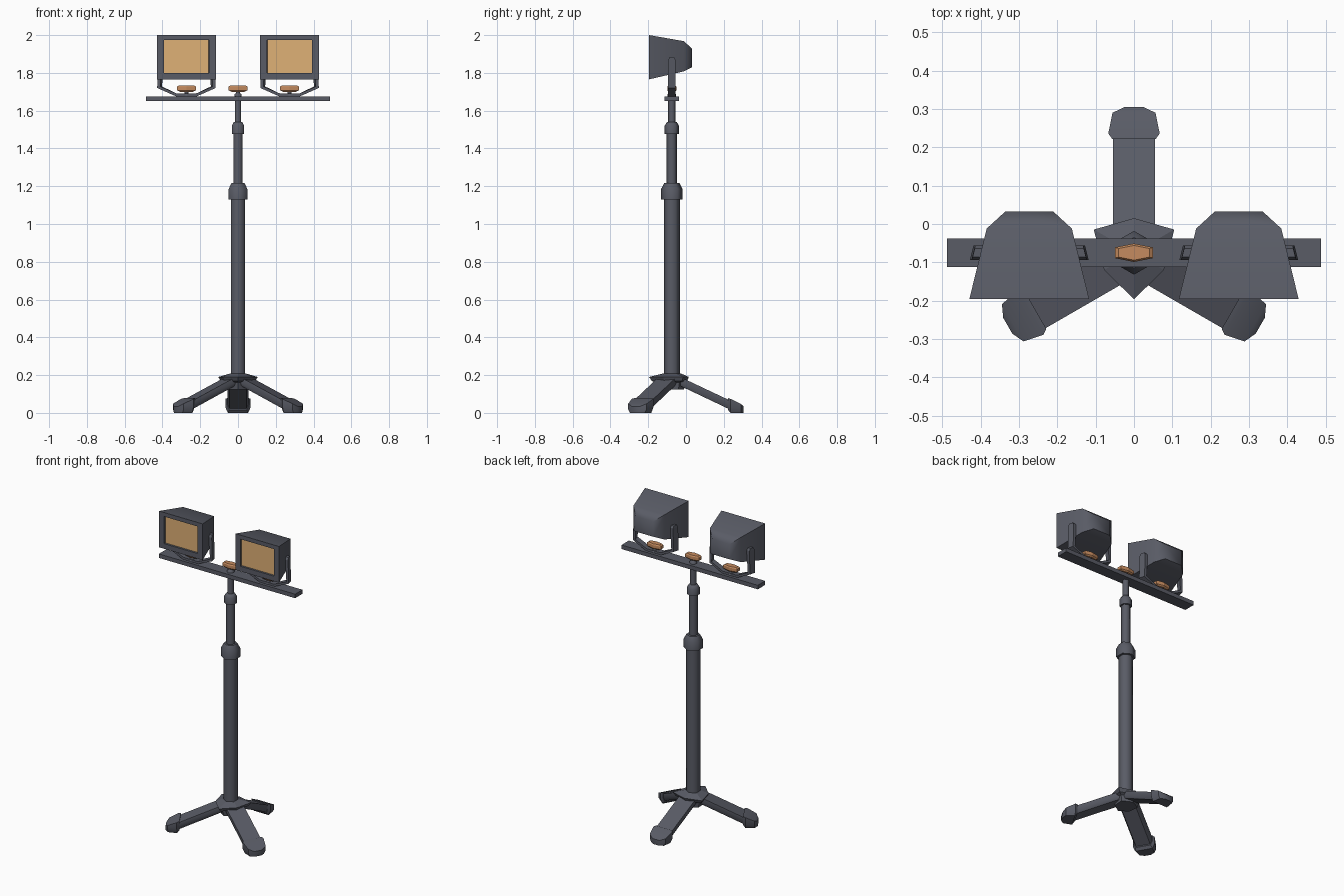
import bpy, bmesh, math
from mathutils import Vector, Matrix

if "Cube" in bpy.data.objects:
    bpy.data.objects.remove(bpy.data.objects["Cube"])

AX = -0.075  # y of the pole axis


def material(name, rgb):
    m = bpy.data.materials.new(name)
    m.diffuse_color = (*rgb, 1)
    m.use_nodes = True
    m.node_tree.nodes["Principled BSDF"].inputs["Base Color"].default_value = m.diffuse_color
    return m


GREY = material("dark grey metal", (0.10, 0.106, 0.132))
GLASS = material("amber glass", (0.74, 0.44, 0.18))
KNOB = material("orange knob", (0.56, 0.26, 0.115))


def loft(name, rings, mats, angle=None, matrix=None, start_mat=0):
    """Skin a list of equal-length point rings and cap both ends."""
    bm = bmesh.new()
    vs = [[bm.verts.new(p) for p in r] for r in rings]
    n = len(vs[0])
    for a, b in zip(vs, vs[1:]):
        for i in range(n):
            bm.faces.new((a[i], a[(i + 1) % n], b[(i + 1) % n], b[i]))
    cap = bm.faces.new(vs[0][::-1])
    cap.material_index = start_mat
    bm.faces.new(vs[-1])
    bmesh.ops.recalc_face_normals(bm, faces=bm.faces[:])
    me = bpy.data.meshes.new(name)
    if matrix:
        bm.transform(matrix)
    bm.to_mesh(me)
    bm.free()
    for m in mats:
        me.materials.append(m)
    ob = bpy.data.objects.new(name, me)
    bpy.context.collection.objects.link(ob)
    if angle:
        bpy.ops.object.select_all(action='DESELECT')
        ob.select_set(True)
        bpy.context.view_layer.objects.active = ob
        bpy.ops.object.shade_smooth_by_angle(angle=math.radians(angle))
    return ob


def hexring(z, r, r2=None, x=0):
    """Hexagon around the pole axis; alternate corners may use radius r2."""
    out = []
    for i in range(6):
        a = math.radians(30 + 60 * i)
        q = r if i % 2 == 0 or r2 is None else r2
        out.append((x + q * math.cos(a), AX + q * math.sin(a), z))
    return out


def tube(name, profile, x=0, mat=GREY):
    return loft(name, [hexring(z, r, None, x) for r, z in profile], [mat], 62)


# Telescopic pole with clamping collars
tube("lower_pole", [(.0425, .15), (.0425, 1.14)])
tube("lower_collar", [(.057, 1.13), (.057, 1.185), (.04, 1.217)])
tube("middle_pole", [(.027, 1.2), (.027, 1.49)])
tube("upper_collar", [(.038, 1.477), (.038, 1.52), (.025, 1.541)])
tube("upper_pole", [(.0195, 1.53), (.0195, 1.655)])

# Tripod hub: three-cornered plate
loft("tripod_hub", [hexring(z, a, b) for z, a, b in
                    [(.125, .07, .065), (.16, .08, .07), (.168, .105, .08),
                     (.19, .121, .09), (.208, .05, .05)]], [GREY])

# Legs and feet, sections given as (distance, half width, bottom, top)


def leg_part(name, sections, deg):
    rings = [[(r, -w * .8, b), (r, w * .8, b), (r, w, b + (t - b) * .4), (r, w, t),
              (r, -w, t), (r, -w, b + (t - b) * .4)] for r, w, b, t in sections]
    m = Matrix.Translation((0, AX, 0)) @ Matrix.Rotation(math.radians(deg), 4, 'Z')
    loft(name, rings, [GREY], 40, m)


for label, deg in (("back", 90), ("left", 210), ("right", 330)):
    leg_part(label + "_leg", [(.04, .055, .145, .192), (.32, .055, .012, .06)], deg)
    leg_part(label + "_foot", [(.297, .057, .016, .078), (.311, .067, .0, .074),
                               (.365, .056, 0, .048), (.38, .024, 0, .034)], deg)


def rect(x, z, y, hw, z0, z1):
    return [(x - hw, y, z0), (x + hw, y, z0), (x + hw, y, z1), (x - hw, y, z1)]


# Cross bar
loft("cross_bar", [rect(0, 0, AX - .0375, .487, 1.65, 1.676),
                   rect(0, 0, AX + .0375, .487, 1.65, 1.676)], [GREY])


# Wing knobs with stems
def knob(name, x):
    def ring(z, s):
        pts = [(.05, -.014), (.05, .014), (0, .024), (-.05, .014), (-.05, -.014), (0, -.024)]
        return [(x + px * s, AX + py * s, z) for px, py in pts]
    loft(name, [ring(1.70, .7), ring(1.708, 1), ring(1.727, 1), ring(1.734, .8)], [KNOB])
    tube(name + "_stem", [(.022, 1.67), (.022, 1.687), (.012, 1.692), (.012, 1.705)], x)


knob("centre_knob", 0)

# Lamps with yokes
for side, x in (("left", -.273), ("right", .273)):
    knob(side + "_knob", x)
    loft(side + "_lamp", [rect(x, 0, -.184, .118, 1.80, 1.973),   # recessed glass
                          rect(x, 0, -.195, .120, 1.799, 1.974),  # opening
                          rect(x, 0, -.195, .156, 1.766, 2.0),    # front frame
                          rect(x, 0, -.012, .111, 1.808, 1.968),
                          rect(x, 0, .033, .062, 1.83, 1.928)],
         [GREY, GLASS], 50, start_mat=1)
    # Yoke: outer x, inner x, outer z, inner z, half depth
    half = [(.145, .124, 1.884, 1.884, .011), (.146, .125, 1.87, 1.87, .019),
            (.15, .134, 1.72, 1.728, .019), (.055, .05, 1.676, 1.69, .019)]
    path = [(-1, *h) for h in half] + [(1, *h) for h in half[::-1]]
    rings = []
    for s, xo, xi, zo, zi, d in path:
        k = .25 if xo > .1 else 0  # arms follow the taper of the lamp
        rings.append([(x + s * (q - k * e), AX + e, z) for q, z, e in
                      ((xo, zo, -d), (xo, zo, d), (xi, zi, d), (xi, zi, -d))])
    loft(side + "_yoke", rings, [GREY])
